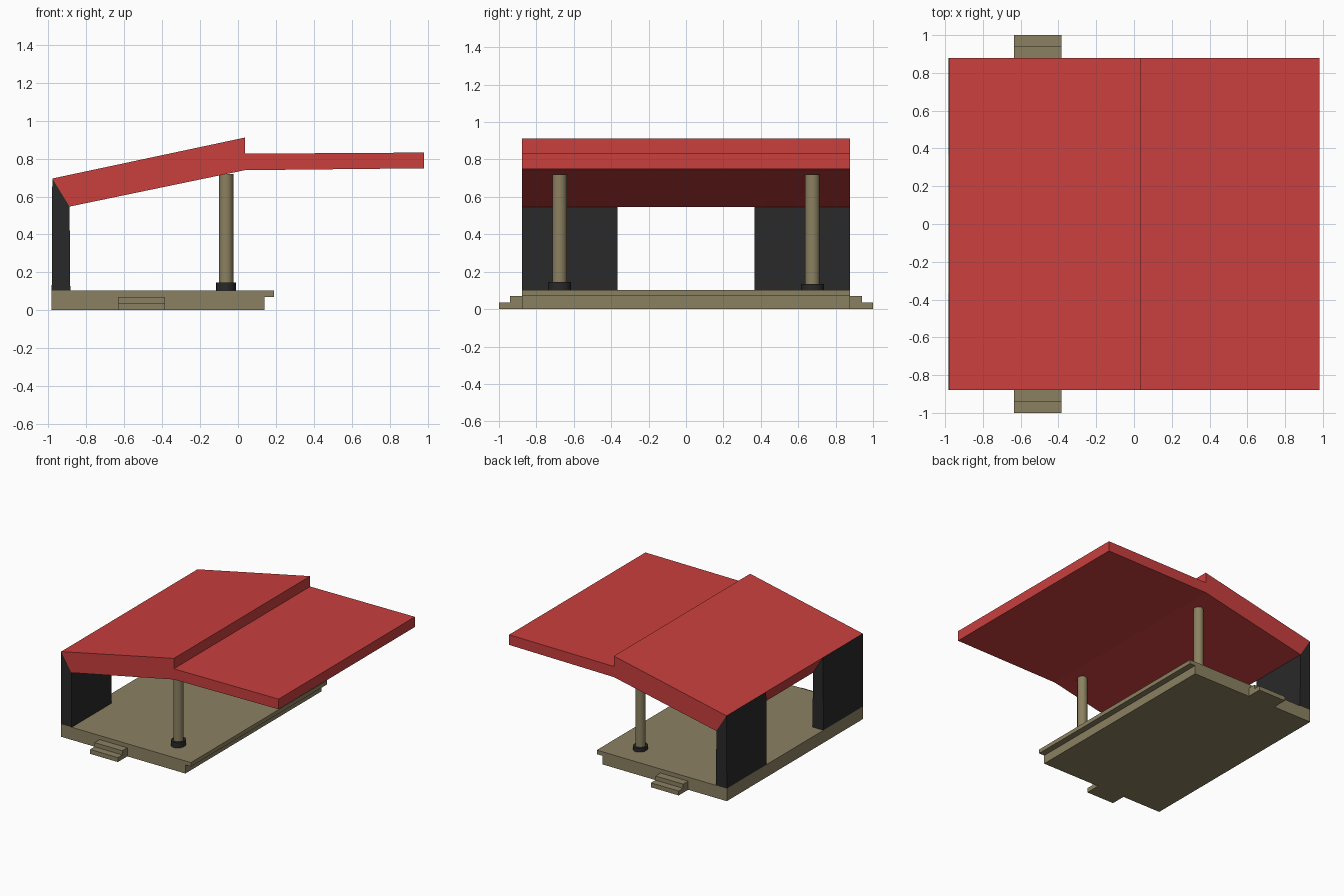
import bpy, bmesh, math

if "Cube" in bpy.data.objects:
    bpy.data.objects.remove(bpy.data.objects["Cube"])


def material(name, rgb):
    m = bpy.data.materials.new(name)
    m.diffuse_color = (*rgb, 1)
    m.use_nodes = True
    m.node_tree.nodes["Principled BSDF"].inputs["Base Color"].default_value = m.diffuse_color
    return m


RED = material("red", (0.58, 0.05, 0.048))
DARK = material("charcoal", (0.022, 0.022, 0.022))
STONE = material("stone", (0.26, 0.22, 0.12))


def extrude(name, profile, lo, hi, mat, axis="y"):
    """Extrude an (x, z) profile along y, or a (y, z) profile along x."""
    bm = bmesh.new()
    place = (lambda a, z, d: (a, d, z)) if axis == "y" else (lambda a, z, d: (d, a, z))
    face = bm.faces.new([bm.verts.new(place(a, z, lo)) for a, z in profile])
    moved = bmesh.ops.extrude_face_region(bm, geom=[face])["geom"]
    step = place(0, 0, hi - lo)
    bmesh.ops.translate(bm, vec=step, verts=[v for v in moved if isinstance(v, bmesh.types.BMVert)])
    bmesh.ops.recalc_face_normals(bm, faces=bm.faces)
    mesh = bpy.data.meshes.new(name)
    bm.to_mesh(mesh)
    bm.free()
    mesh.materials.append(mat)
    obj = bpy.data.objects.new(name, mesh)
    bpy.context.collection.objects.link(obj)
    return obj


def post(name, x, y, z0, z1, rx, ry, mat):
    bpy.ops.mesh.primitive_cylinder_add(vertices=24, radius=1, depth=z1 - z0,
                                        location=(x, y, (z0 + z1) / 2))
    obj = bpy.context.object
    obj.name = name
    obj.scale = (rx, ry, 1)
    bpy.ops.object.transform_apply(location=False, rotation=False, scale=True)
    obj.data.materials.append(mat)
    bpy.ops.object.shade_smooth_by_angle(angle=math.radians(40))


W = 0.878  # half depth of platform and roof

# Platform with an overhanging front lip
extrude("platform", [(-0.983, 0), (0.14, 0), (0.14, 0.07), (0.19, 0.07),
                     (0.19, 0.103), (-0.983, 0.103)], -W, W, STONE)

# Folded roof: thick sloping half and thin, nearly level canopy
extrude("roof", [(-0.98, 0.695), (0.036, 0.911), (0.036, 0.826), (0.981, 0.832),
                 (0.981, 0.749), (0.036, 0.739), (-0.889, 0.547)], -W, W, RED)

for side, s in (("front", -1), ("back", 1)):
    # Rear wall panel, top cut to meet the roof edge
    extrude(side + "_wall", [(-0.983, 0.103), (-0.885, 0.103), (-0.889, 0.547),
                             (-0.98, 0.695)], *sorted((s * 0.366, s * W)), DARK)
    # Two side steps
    extrude(side + "_steps", [(s * W, 0), (s, 0), (s, 0.036), (s * 0.942, 0.036),
                              (s * 0.942, 0.07), (s * W, 0.07)], -0.634, -0.384, STONE, "x")
    # Column with dark footing
    post(side + "_column", -0.063, s * 0.676, 0.103, 0.72, 0.038, 0.039, STONE)
    post(side + "_footing", -0.063, s * 0.676, 0.103, 0.14 - s * 0.006, 0.052, 0.061, DARK)
